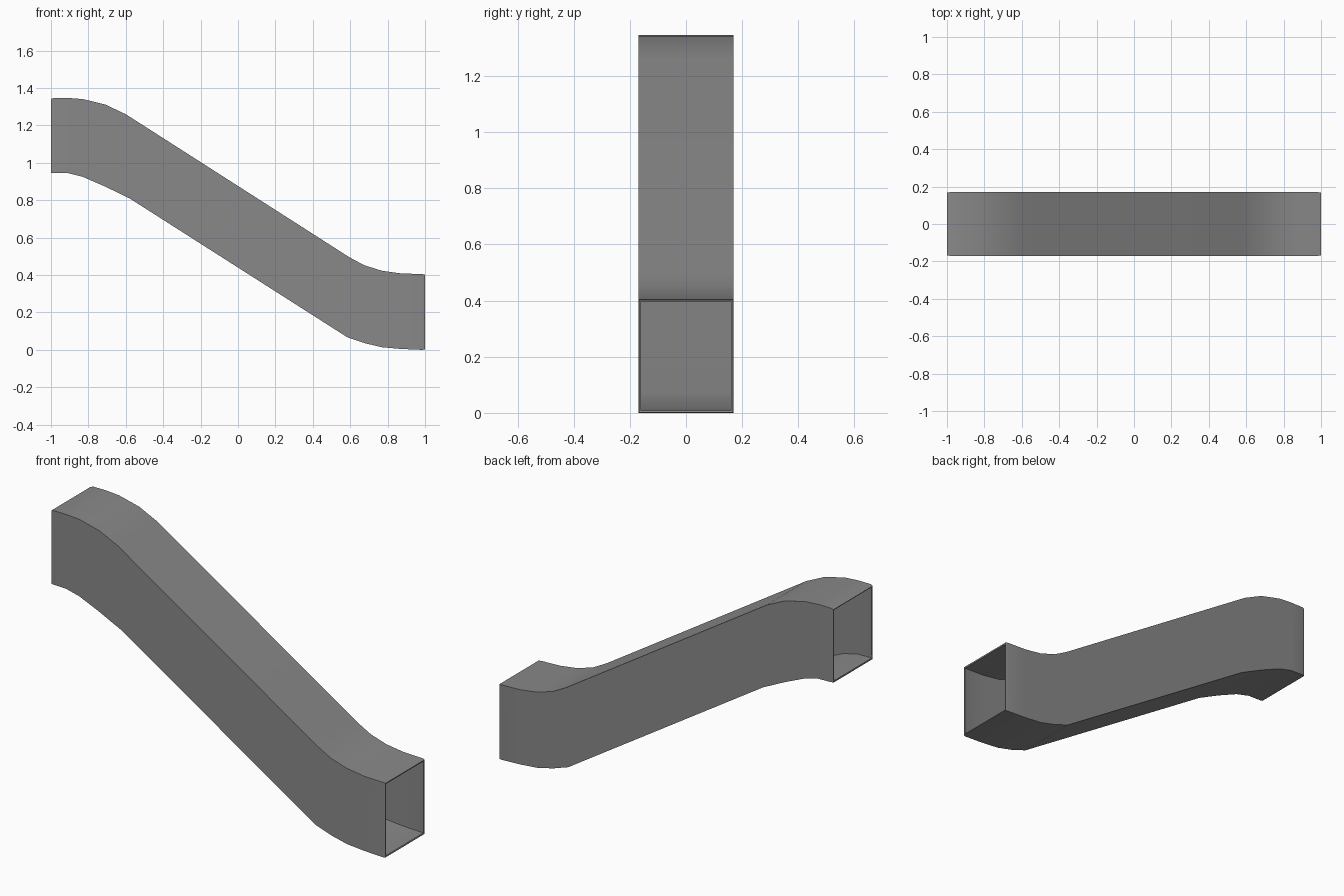
import bpy
import bmesh

if "Cube" in bpy.data.objects:
    bpy.data.objects.remove(bpy.data.objects["Cube"])

HALF_WIDTH = 0.17
WALL = 0.007
LIP = 0.003

# Side outline: (x, z) along the roof and the floor, from the high end to the low end
ROOF = [(-1, 1.342), (-0.985, 1.347), (-0.91, 1.347), (-0.83, 1.341), (-0.71, 1.312),
        (-0.6, 1.26), (0.596, 0.495), (0.676, 0.452), (0.77, 0.423), (0.87, 0.409),
        (0.985, 0.405), (1, 0.403)]
FLOOR = [(-1, 0.947), (-0.985, 0.947), (-0.91, 0.945), (-0.83, 0.925), (-0.71, 0.873),
         (-0.58, 0.81), (0.585, 0.067), (0.676, 0.036), (0.77, 0.014), (0.87, 0.005),
         (0.985, 0), (1, 0.002)]

# Plain grey sheet metal
metal = bpy.data.materials.new("grey_metal")
metal.use_nodes = True
grey = (0.25, 0.25, 0.25, 1)
metal.diffuse_color = grey
metal.node_tree.nodes["Principled BSDF"].inputs["Base Color"].default_value = grey

# Rectangular sections joined into an open tube, slightly pinched at both mouths
bm = bmesh.new()
rings = []
for i, (roof, floor) in enumerate(zip(ROOF, FLOOR)):
    w = HALF_WIDTH - (LIP if i in (0, len(ROOF) - 1) else 0)
    corners = [(-w, floor), (w, floor), (w, roof), (-w, roof)]
    rings.append([bm.verts.new((x, y, z)) for y, (x, z) in corners])
for a, b in zip(rings, rings[1:]):
    for i in range(4):
        j = (i + 1) % 4
        bm.faces.new((a[i], a[j], b[j], b[i]))
mesh = bpy.data.meshes.new("duct")
bm.to_mesh(mesh)
bm.free()
mesh.materials.append(metal)

duct = bpy.data.objects.new("duct", mesh)
bpy.context.collection.objects.link(duct)
bpy.ops.object.select_all(action='DESELECT')
duct.select_set(True)
bpy.context.view_layer.objects.active = duct

# Thin walls growing inwards, open at both ends
shell = duct.modifiers.new("wall", 'SOLIDIFY')
shell.thickness = WALL
shell.offset = -1
shell.use_even_offset = True
bpy.ops.object.modifier_apply(modifier=shell.name)
bpy.ops.object.shade_smooth_by_angle(angle=0.4)
